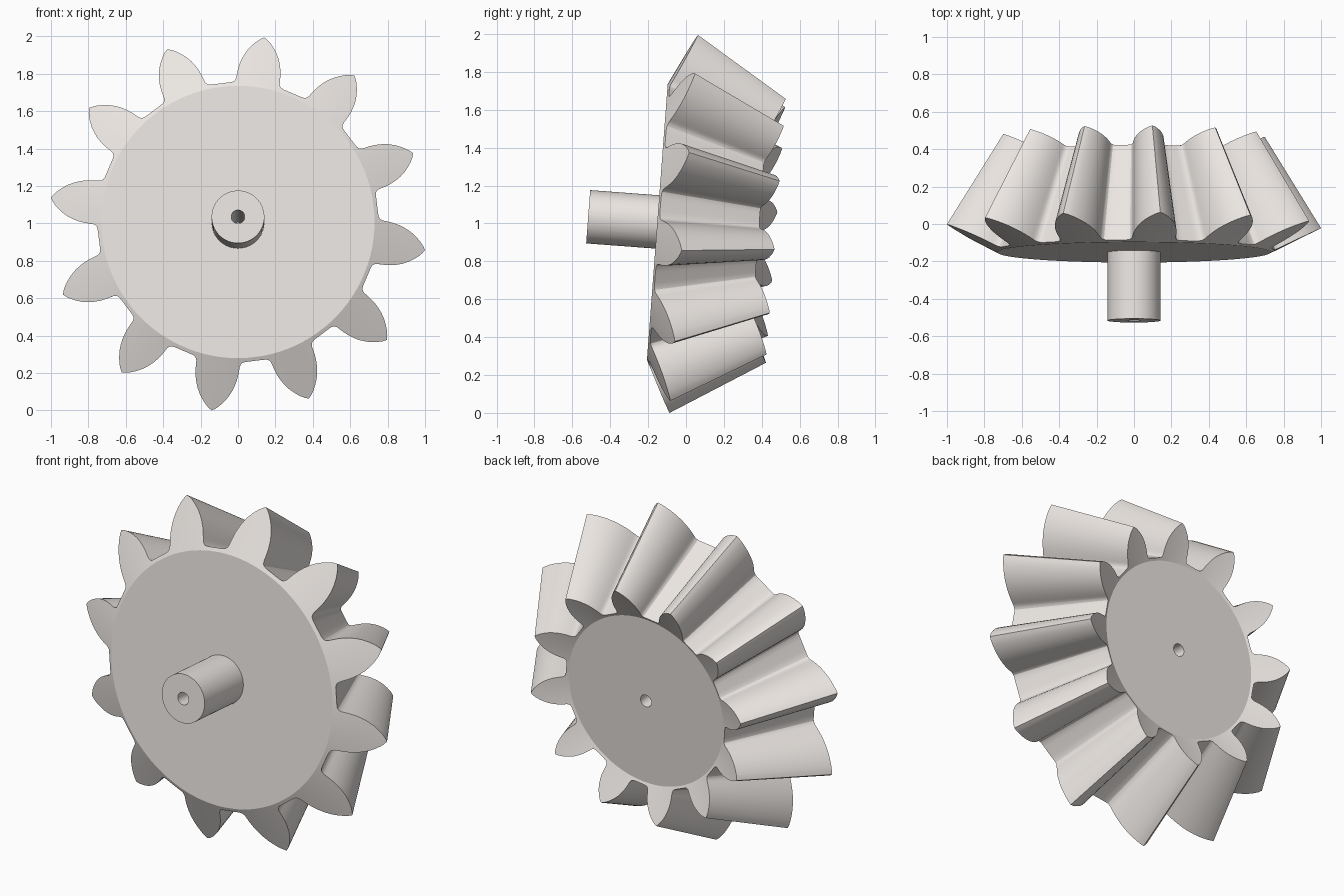
import bpy, bmesh
from math import sin, cos, radians
from mathutils import Matrix, Vector

if "Cube" in bpy.data.objects:
    bpy.data.objects.remove(bpy.data.objects["Cube"])

TEETH = 12
PHASE = 82            # angle of the first tooth tip
TILT = radians(-4.3)  # whole gear leans about x
APEX = 1.755          # cone apex along the axis, measured from the heel disc
TOE = 0.698           # scale of the small end towards the apex
DISC_R, SHAFT_R, BORE_R, SHAFT_L = 0.73, 0.141, 0.036, 0.366

# Half tooth: (half angle in degrees, radius), tip to middle of the root
HALF = [(0.0, 1.01), (1.1, 0.998), (2.2, 0.982), (3.4, 0.961), (4.7, 0.935),
        (5.9, 0.905), (6.85, 0.875), (7.6, 0.845), (8.15, 0.815), (8.5, 0.79),
        (8.7, 0.775), (9.1, 0.764), (9.7, 0.756), (10.6, 0.752), (12.5, 0.75)]

# Full outline of all teeth as (angle, radius)
outline = []
for k in range(TEETH):
    base = PHASE + k * 360 / TEETH
    outline += [(radians(base - a), r) for a, r in reversed(HALF)]
    outline += [(radians(base + a), r) for a, r in HALF[1:]]


def heel(r):
    """Axial position on the conical heel face."""
    return 0.14 * (r - DISC_R) / (1.01 - DISC_R)


bm = bmesh.new()


def ring(radius=None, t=0.0, scale=1.0):
    """Ring of points: tooth outline if no radius is given, else a circle."""
    verts = []
    for a, r in outline:
        rr = r if radius is None else radius
        tt = heel(r) if radius is None else t
        tt = APEX - (APEX - tt) * scale
        verts.append(bm.verts.new((rr * scale * cos(a), tt, rr * scale * sin(a))))
    return verts


toe_t = APEX * (1 - TOE)
rings = [
    ring(BORE_R, toe_t),        # bore at the small end
    ring(DISC_R, 0, TOE),       # small end disc
    ring(None, 0, TOE),         # teeth, small end
    ring(None),                 # teeth, large end
    ring(DISC_R, 0),            # large end disc
    ring(SHAFT_R, 0),           # shaft root
    ring(SHAFT_R, -SHAFT_L),    # shaft end
    ring(BORE_R, -SHAFT_L),     # bore at the shaft end
]
n = len(outline)
for i, a in enumerate(rings):
    b = rings[(i + 1) % len(rings)]
    for j in range(n):
        k = (j + 1) % n
        bm.faces.new((a[j], a[k], b[k], b[j]))

# Lean the gear, then rest it on the ground and centre it
bm.transform(Matrix.Rotation(TILT, 4, 'X'))
ys = [v.co.y for v in bm.verts]
zs = [v.co.z for v in bm.verts]
bmesh.ops.translate(bm, verts=bm.verts, vec=Vector((0, -(min(ys) + max(ys)) / 2, -min(zs))))
bmesh.ops.recalc_face_normals(bm, faces=bm.faces)

mesh = bpy.data.meshes.new("bevel_gear")
bm.to_mesh(mesh)
bm.free()
gear = bpy.data.objects.new("bevel_gear", mesh)
bpy.context.collection.objects.link(gear)

# Pale warm metal
mat = bpy.data.materials.new("pale_metal")
mat.diffuse_color = (0.83, 0.79, 0.76, 1)
mat.use_nodes = True
mat.node_tree.nodes["Principled BSDF"].inputs["Base Color"].default_value = mat.diffuse_color
mesh.materials.append(mat)

bpy.context.view_layer.objects.active = gear
gear.select_set(True)
bpy.ops.object.shade_smooth_by_angle(angle=radians(25))
